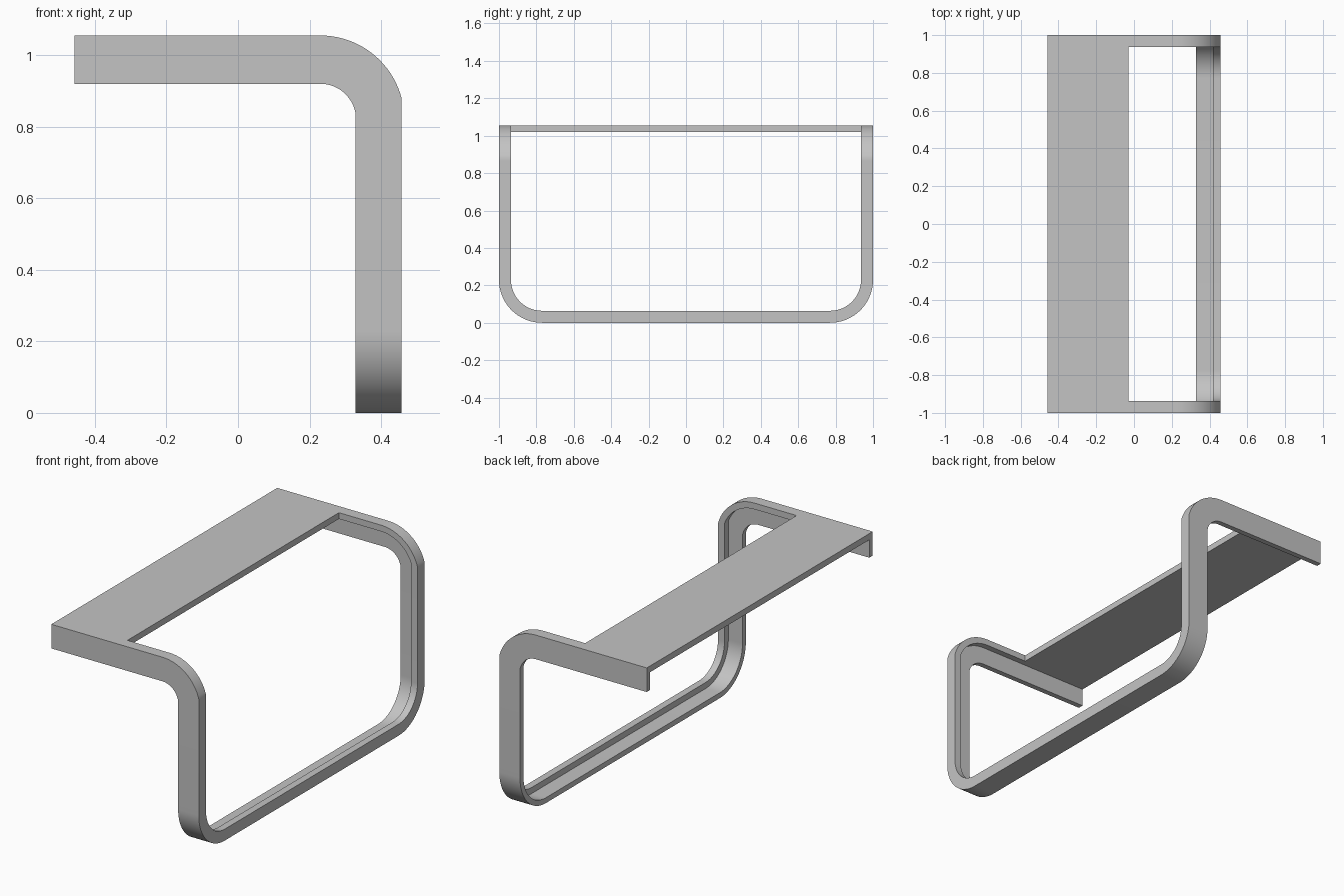
import bpy, bmesh
from math import sin, cos, pi
from mathutils import Vector

cube = bpy.data.objects.get("Cube")
if cube:
    bpy.data.objects.remove(cube, do_unlink=True)

# One grey finish for the whole piece
metal = bpy.data.materials.new("grey_metal")
metal.use_nodes = True
grey = (0.55, 0.55, 0.55, 1)
metal.diffuse_color = grey
metal.node_tree.nodes["Principled BSDF"].inputs["Base Color"].default_value = grey

# Main dimensions
END_X, SHELF_X, TOP = -0.457, -0.03, 1.055
WEB, FLANGE = 0.03, 0.064
STEPS = 24

# L section: (inset from the outer side, depth below the outer edge, column x)
OUTER, RIM, EDGE = (0, 0.457), (0.035, 0.417), (0.135, 0.329)
SECTION = [(0, *OUTER), (0, *EDGE), (WEB, *EDGE),
           (WEB, *RIM), (FLANGE, *RIM), (FLANGE, *OUTER)]


def arm_ring(x):
    return [Vector((x, 1 - u, TOP - d)) for u, d, _ in SECTION]


def upper_bend_ring(a):
    return [Vector((min(0.23 + (0.235 - d) * sin(a), cx), 1 - u,
                    0.82 + (0.235 - d) * cos(a))) for u, d, cx in SECTION]


def lower_bend_ring(a):
    return [Vector((cx, 0.77 + (0.23 - u) * cos(a),
                    0.23 - (0.23 - u) * sin(a))) for u, _, cx in SECTION]


def floor_ring():
    return [Vector((cx, 0, u)) for u, _, cx in SECTION]


angles = [pi / 2 * i / STEPS for i in range(STEPS + 1)]
rings = [arm_ring(END_X), arm_ring(SHELF_X)]
rings += [upper_bend_ring(a) for a in angles]
rings += [lower_bend_ring(a) for a in angles]
rings.append(floor_ring())

# Sweep the angle section along arm, column and floor bar (one half)
bm = bmesh.new()
loops = [[bm.verts.new(p) for p in ring] for ring in rings]
n = len(SECTION)
for r, (a, b) in enumerate(zip(loops, loops[1:])):
    for i in range(n):
        j = (i + 1) % n
        if r == 0 and i == 4:
            continue  # the shelf joins here
        bm.faces.new((a[i], a[j], b[j], b[i]))
bm.faces.new(loops[0])

# Shelf plate running from the arm flange to the middle
rim = [loops[0][4], loops[0][5], loops[1][5], loops[1][4]]
mid = [bm.verts.new((v.co.x, 0, v.co.z)) for v in rim]
for i in range(4):
    j = (i + 1) % 4
    bm.faces.new((rim[i], rim[j], mid[j], mid[i]))
bmesh.ops.recalc_face_normals(bm, faces=bm.faces[:])

mesh = bpy.data.meshes.new("shelf_and_angle_frame")
bm.to_mesh(mesh)
bm.free()
mesh.materials.append(metal)
frame = bpy.data.objects.new("shelf_and_angle_frame", mesh)
bpy.context.collection.objects.link(frame)

# Smooth bends, sharp section edges
bpy.ops.object.select_all(action="DESELECT")
frame.select_set(True)
bpy.context.view_layer.objects.active = frame
bpy.ops.object.shade_smooth_by_angle(angle=pi / 6)

# Second half
mirror = frame.modifiers.new("other_half", "MIRROR")
mirror.use_axis = (False, True, False)
mirror.use_clip = True
